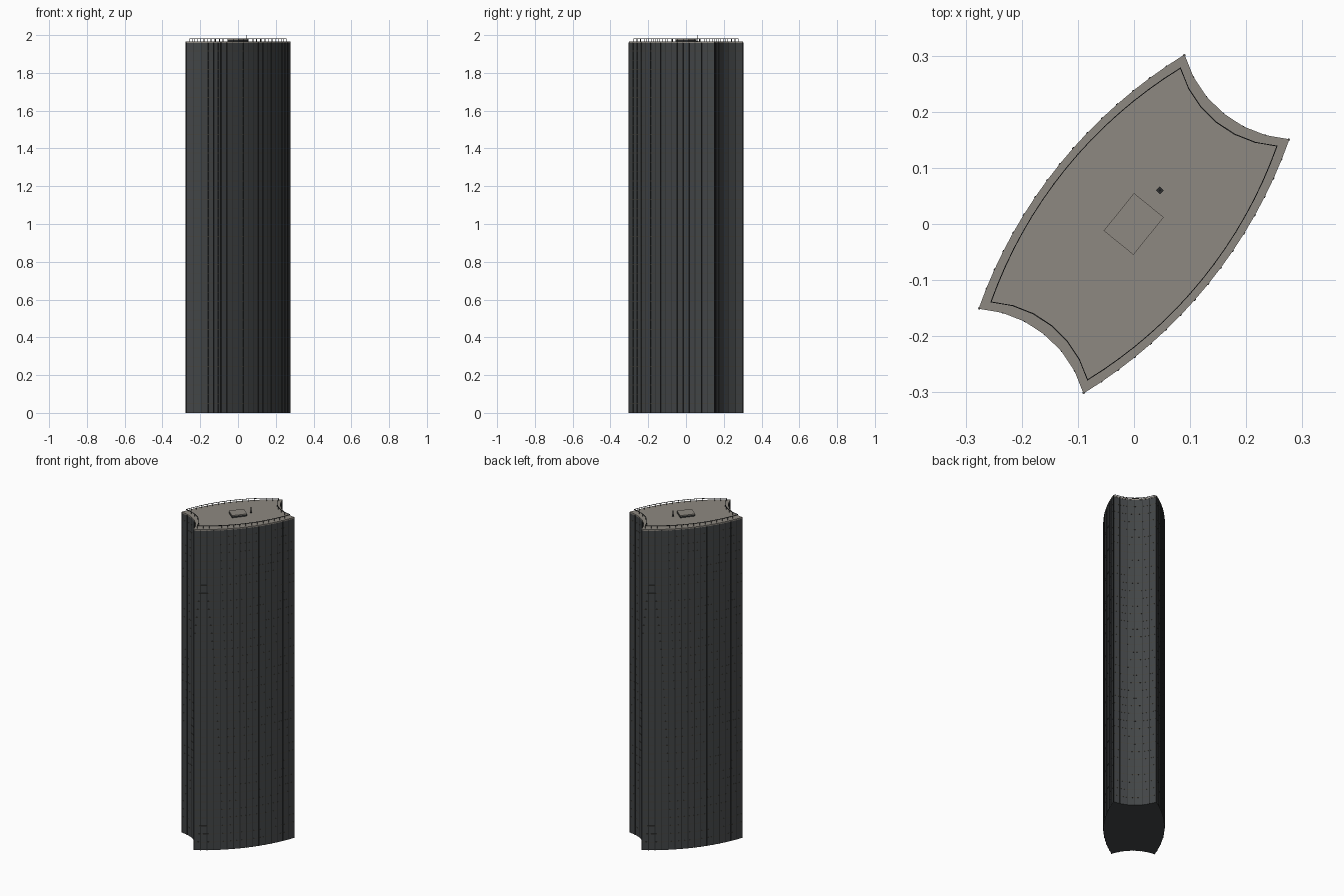
import bpy, bmesh, math
from mathutils import Vector

if "Cube" in bpy.data.objects:
    bpy.data.objects.remove(bpy.data.objects["Cube"])

TOP = 1.965


def material(name, rgb):
    m = bpy.data.materials.new(name)
    m.diffuse_color = (*rgb, 1)
    m.use_nodes = True
    m.node_tree.nodes["Principled BSDF"].inputs["Base Color"].default_value = m.diffuse_color
    return m


GLASS = material("dark_glass", (0.055, 0.06, 0.063))
FRAME = material("dark_frame", (0.025, 0.027, 0.028))
BAND = material("floor_band", (0.06, 0.058, 0.05))
ROOF = material("roof_stone", (0.27, 0.25, 0.22))


def arc(a, b, sag, n):
    """Points of a circular arc from a up to (not including) b; positive sag bulges left."""
    a, b = Vector(a), Vector(b)
    d = b - a
    half = d.length / 2
    th = 2 * math.atan(abs(sag) / half)
    r = half / math.sin(th)
    u = d.normalized()
    nrm = Vector((-u.y, u.x)) * math.copysign(1, sag)
    mid = (a + b) / 2
    pts = []
    for i in range(n):
        t = -th + 2 * th * i / n
        pts.append(mid + u * r * math.sin(t) + nrm * r * (math.cos(t) - math.cos(th)))
    return pts


# Footprint: two bulging long sides, two hollow short ends (half, then turned 180 degrees)
D, A, B = (-0.277, -0.151), (0.09, 0.302), (0.277, 0.151)
half = arc(D, A, 0.05, 16) + arc(A, B, -0.038, 6)
PLAN = half + [-p for p in half]
N = len(PLAN)


def finish(bm, name, mat):
    bmesh.ops.recalc_face_normals(bm, faces=bm.faces)
    me = bpy.data.meshes.new(name)
    bm.to_mesh(me)
    bm.free()
    ob = bpy.data.objects.new(name, me)
    bpy.context.collection.objects.link(ob)
    me.materials.append(mat)
    return ob


def prism(bm, pts, z0, z1):
    lo = [bm.verts.new((p.x, p.y, z0)) for p in pts]
    hi = [bm.verts.new((p.x, p.y, z1)) for p in pts]
    bm.faces.new(lo[::-1])
    bm.faces.new(hi)
    for i in range(len(pts)):
        j = (i + 1) % len(pts)
        bm.faces.new((lo[i], lo[j], hi[j], hi[i]))


def ring(bm, s0, s1, z0, z1):
    """Closed band following the footprint between two scales."""
    rows = [[bm.verts.new((p.x * s, p.y * s, z)) for p in PLAN]
            for s, z in ((s0, z0), (s1, z0), (s1, z1), (s0, z1))]
    for k in range(4):
        r, q = rows[k], rows[(k + 1) % 4]
        for i in range(N):
            j = (i + 1) % N
            bm.faces.new((r[i], r[j], q[j], q[i]))


def posts(bm, scale, w, z0, z1):
    """Square upright at every footprint corner."""
    for i, p in enumerate(PLAN):
        t = (PLAN[(i + 1) % N] - PLAN[i - 1]).normalized() * w / 2
        n = Vector((-t.y, t.x))
        c = p * scale
        prism(bm, [c + t + n, c - t + n, c - t - n, c + t - n], z0, z1)


# Glass tower body
bm = bmesh.new()
prism(bm, [p * 0.994 for p in PLAN], 0, 1.96)
finish(bm, "tower_body", GLASS)

# Thin floor bands
bm = bmesh.new()
for k in range(1, 40):
    z = TOP * k / 40
    ring(bm, 0.985, 0.996, z - 0.002, z + 0.002)
finish(bm, "floor_bands", BAND)

# Facade mullions
bm = bmesh.new()
posts(bm, 0.995, 0.004, 0, 1.96)
finish(bm, "mullions", FRAME)

# Roof slab
bm = bmesh.new()
prism(bm, PLAN, 1.957, TOP)
finish(bm, "roof_slab", ROOF)

# Roof railing
bm = bmesh.new()
posts(bm, 0.92, 0.002, TOP - 0.001, 1.98)
ring(bm, 0.916, 0.924, 1.979, 1.982)
finish(bm, "roof_railing", FRAME)

# Plant room on the roof
bm = bmesh.new()
room = [Vector(p) for p in ((0.0, 0.055), (-0.054, -0.012), (-0.001, -0.055), (0.053, 0.012))]
prism(bm, room, TOP - 0.001, 1.974)
finish(bm, "plant_room", FRAME)
bm = bmesh.new()
prism(bm, room, 1.974, 1.979)
finish(bm, "plant_room_roof", ROOF)


# Antenna with base
def diamond(r):
    return [Vector((0.046 + r * math.cos(a), 0.06 + r * math.sin(a)))
            for a in (math.pi / 2 * i for i in range(4))]


bm = bmesh.new()
prism(bm, diamond(0.007), TOP - 0.001, 1.969)
prism(bm, diamond(0.002), 1.968, 2.0)
finish(bm, "antenna", FRAME)
